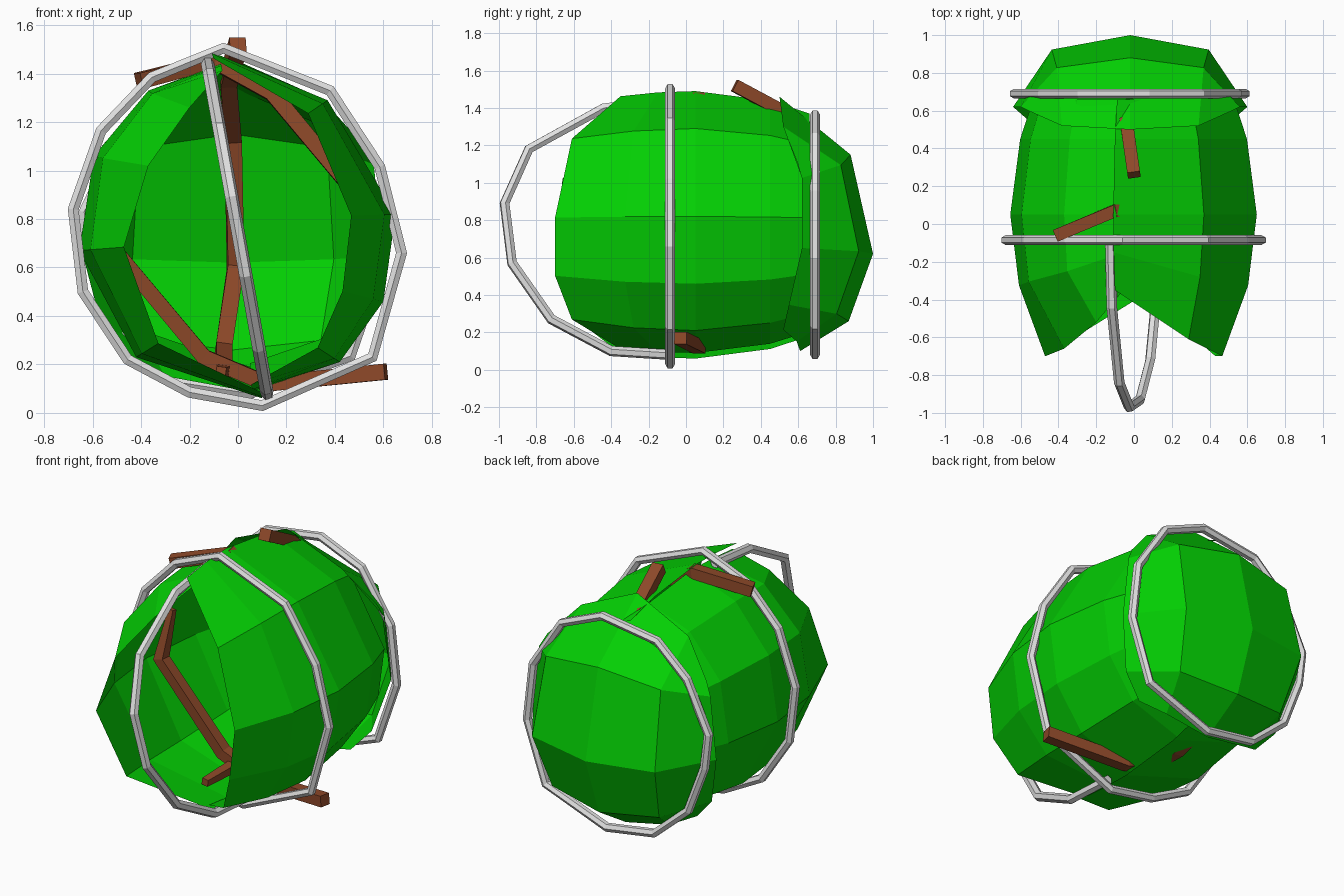
import bpy
from math import pi

cube = bpy.data.objects.get("Cube")
if cube:
    bpy.data.objects.remove(cube, do_unlink=True)

MID = 0.775   # height of the centre axis
BELLY = 0.05  # widest point along y


def material(name, color):
    mat = bpy.data.materials.new(name)
    mat.use_nodes = True
    mat.diffuse_color = (*color, 1)
    bsdf = next(n for n in mat.node_tree.nodes if n.type == 'BSDF_PRINCIPLED')
    bsdf.inputs["Base Color"].default_value = (*color, 1)
    return mat


leaf_green = material("leaf green", (0.001, 0.62, 0.001))
vine_grey = material("pale grey", (0.75, 0.75, 0.75))
bark_brown = material("bark brown", (0.27, 0.066, 0.022))


def sheet(name, rows, mat):
    """Flat-shaded surface through rows of equally many points."""
    width = len(rows[0])
    verts = [p for row in rows for p in row]
    faces = [(r * width + c, r * width + c + 1,
              (r + 1) * width + c + 1, (r + 1) * width + c)
             for r in range(len(rows) - 1) for c in range(width - 1)]
    mesh = bpy.data.meshes.new(name)
    mesh.from_pydata(verts, [], faces)
    mesh.materials.append(mat)
    obj = bpy.data.objects.new(name, mesh)
    bpy.context.collection.objects.link(obj)


def tube(name, points, radius, mat, extra=0, closed=False, taper=1.0, tilt=0):
    """Faceted tube along a polyline, made into a mesh."""
    curve = bpy.data.curves.new(name, 'CURVE')
    curve.dimensions = '3D'
    curve.bevel_depth = radius
    curve.bevel_resolution = extra
    curve.use_fill_caps = True
    spline = curve.splines.new('POLY')
    spline.points.add(len(points) - 1)
    for point, co in zip(spline.points, points):
        point.co = (*co, 1)
        point.tilt = tilt
    spline.points[-1].radius = taper
    spline.use_cyclic_u = closed
    spline.use_smooth = False
    curve.materials.append(mat)
    obj = bpy.data.objects.new(name, curve)
    bpy.context.collection.objects.link(obj)
    bpy.ops.object.select_all(action='DESELECT')
    obj.select_set(True)
    bpy.context.view_layer.objects.active = obj
    bpy.ops.object.convert(target='MESH')


def half_turn(points):
    """Rotate points half a turn about the centre axis."""
    return [(-x, y, 2 * MID - z) for x, y, z in points]


def leaf_rows(section):
    """Sweep a cross-section of x, z, front edge y along a bulging barrel."""
    rows = []
    for x, z, front in section:
        row = []
        for y in (0.66, 0.45, BELLY, (front + BELLY) / 2, front):
            bend = (y - BELLY) ** 2
            squash = 1 - (0.24 if y < BELLY else 0.45) * bend
            row.append((x * (1 - 0.5 * bend), y, MID + (z - MID) * squash))
        rows.append(row)
    return rows


# Two curved side leaves, each lapping over the other at one seam
left_rows = leaf_rows([(-0.11, 1.49, -0.35), (0.37, 1.29, -0.61),
                       (0.65, 0.82, -0.7), (0.6, 0.46, -0.7),
                       (0.42, 0.21, -0.61), (0.06, 0.09, -0.36)])
right_rows = leaf_rows([(0.1, 0.06, -0.35), (-0.42, 0.23, -0.61),
                        (-0.655, 0.67, -0.7), (-0.595, 1.06, -0.66),
                        (-0.37, 1.33, -0.55), (-0.07, 1.44, -0.36)])
# The upper front edge of the right leaf curls inward
right_rows[3][-1] = (-0.37, -0.66, 1.02)
right_rows[4][-1] = (-0.2, -0.52, 1.26)
sheet("left_side_leaf", left_rows, leaf_green)
sheet("right_side_leaf", right_rows, leaf_green)

# Rear leaf: height, y at the middle, y at the side, half width, side droop
rear_profile = [(1.46, 0.5, 0.6, 0.54, 0.52), (1.15, 0.88, 0.62, 0.58, 0.33),
                (0.62, 1.0, 0.62, 0.62, 0.2), (0.26, 0.87, 0.55, 0.54, 0.17),
                (0.1, 0.61, 0.52, 0.42, 0.17)]
rear = []
for z, back, side, half, droop in rear_profile:
    rear.append([(half * c - 0.02, back + (side - back) * c ** 4,
                  MID + (z - MID) * (1 - droop * c * c))
                 for c in (-1, -0.67, 0, 0.67, 1)])
sheet("rear_leaf", rear, leaf_green)

# Two vine hoops around the shell
front_hoop = [(-0.06, 1.505), (0.38, 1.33), (0.585, 1.015), (0.675, 0.66),
              (0.555, 0.23), (0.1, 0.03), (-0.2, 0.085), (-0.455, 0.22),
              (-0.64, 0.5), (-0.68, 0.84), (-0.565, 1.165), (-0.355, 1.385)]
rear_hoop = [(0.08, 1.365), (0.355, 1.25), (0.55, 0.95), (0.59, 0.6),
             (0.465, 0.235), (0.05, 0.08), (-0.27, 0.13), (-0.5, 0.33),
             (-0.61, 0.62), (-0.635, 0.83), (-0.49, 1.13), (-0.29, 1.31)]
for name, y, hoop in (("front_hoop", -0.085, front_hoop),
                      ("rear_hoop", 0.69, rear_hoop)):
    tube(name, [(x, y, z) for x, z in hoop], 0.026, vine_grey, 1, True)

# Vine guard arching over the front opening, leaning sideways
arch = [(-0.1, 1.44), (-0.44, 1.4), (-0.84, 1.18), (-0.97, 0.89),
        (-0.93, 0.57), (-0.72, 0.27), (-0.4, 0.1), (-0.08, 0.08)]
tube("front_guard", [(0.12 - 0.18 * (z - 0.08), y, z) for y, z in arch],
     0.028, vine_grey, 1)

# Twigs: one over each side seam, one down the rear wall
twig = [(-0.41, -0.06, 1.37), (-0.1, 0.07, 1.45), (0.14, 0.06, 1.32),
        (0.54, 0.03, 0.84), (0.5, 0.08, 0.55)]
tube("upper_twig", twig, 0.047, bark_brown, taper=0.5, tilt=pi / 4)
lower = half_turn(twig)
lower[0] = (0.61, -0.03, 0.17)
lower[1] = (0.12, 0.07, 0.12)
tube("lower_twig", lower, 0.047, bark_brown, taper=0.5, tilt=pi / 4)
tube("rear_twig", [(0.0, 0.26, 1.52), (-0.04, 0.54, 1.37), (-0.02, 0.8, 1.13),
                   (-0.01, 0.9, 0.6), (-0.06, 0.62, 0.26),
                   (-0.06, 0.3, 0.17), (-0.07, -0.22, 0.17)],
     0.048, bark_brown, taper=0.6, tilt=pi / 4)
